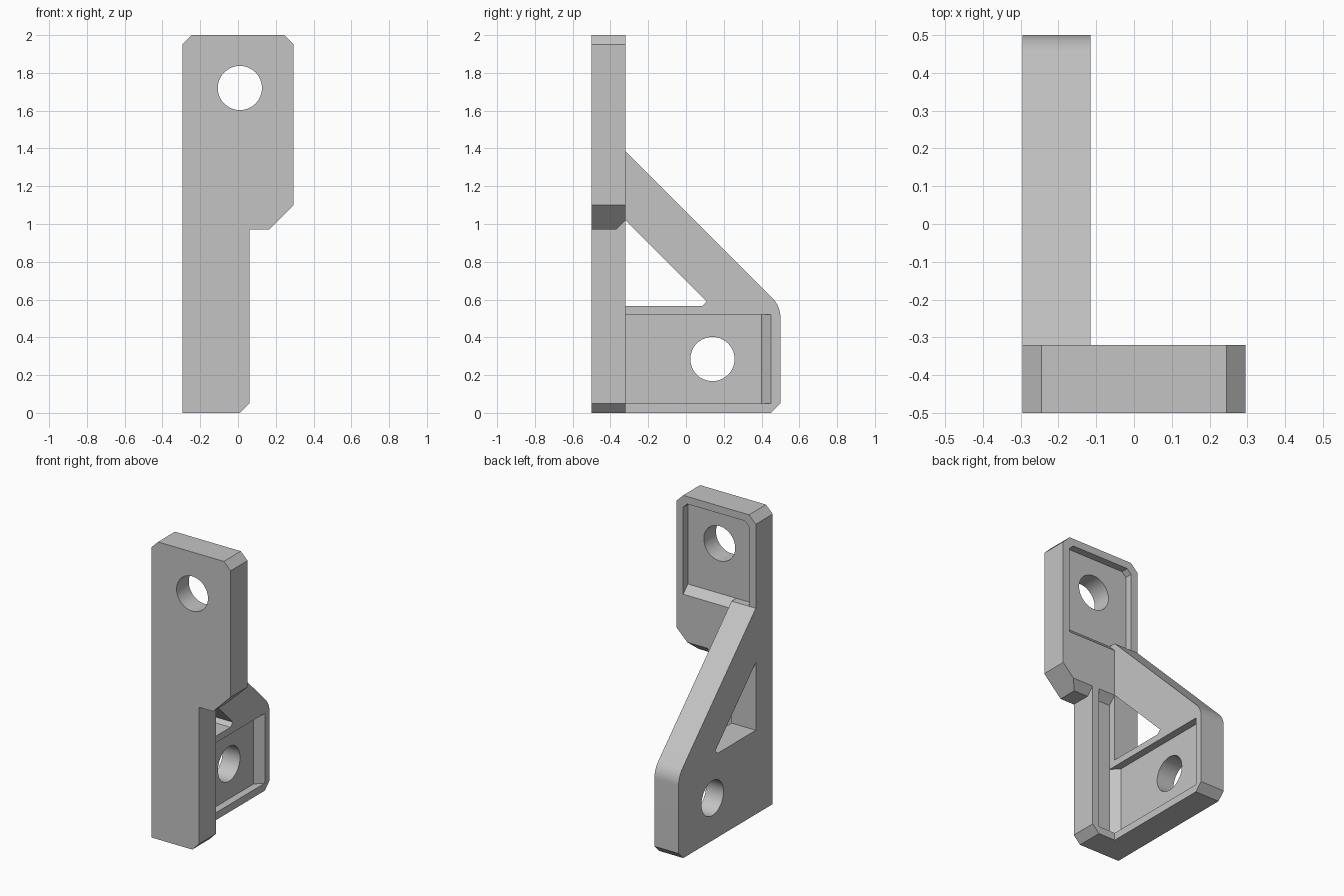
import bpy, bmesh, math
from mathutils import Vector

cube = bpy.data.objects.get("Cube")
if cube:
    bpy.data.objects.remove(cube, do_unlink=True)

grey = bpy.data.materials.new("light_grey")
grey.use_nodes = True
GREY = (0.55, 0.55, 0.55, 1)
grey.diffuse_color = GREY
grey.node_tree.nodes["Principled BSDF"].inputs["Base Color"].default_value = GREY


def prism(name, profile, axis, lo, hi):
    """Extrude a 2D profile along an axis; the profile uses the other two axes in order."""
    def place(p, d):
        c = list(p)
        c.insert(axis, d)
        return Vector(c)
    bm = bmesh.new()
    face = bm.faces.new([bm.verts.new(place(p, lo)) for p in profile])
    ext = bmesh.ops.extrude_face_region(bm, geom=[face])
    verts = [v for v in ext["geom"] if isinstance(v, bmesh.types.BMVert)]
    bmesh.ops.translate(bm, verts=verts, vec=place((0, 0), hi - lo))
    bmesh.ops.recalc_face_normals(bm, faces=bm.faces)
    mesh = bpy.data.meshes.new(name)
    bm.to_mesh(mesh)
    bm.free()
    mesh.materials.append(grey)
    obj = bpy.data.objects.new(name, mesh)
    bpy.context.collection.objects.link(obj)
    return obj


def circle(a, b, r, n=48):
    return [(a + r * math.cos(math.tau * i / n), b + r * math.sin(math.tau * i / n))
            for i in range(n)]


def combine(target, tool, operation="DIFFERENCE"):
    tool.hide_render = True
    mod = target.modifiers.new("combine", "BOOLEAN")
    mod.operation = operation
    mod.solver = "EXACT"
    mod.object = tool
    bpy.context.view_layer.objects.active = target
    bpy.ops.object.modifier_apply(modifier=mod.name)
    bpy.data.objects.remove(tool, do_unlink=True)


X, Y, Z = 0, 1, 2
L, T = -0.295, -0.115       # outer and inner side of the side plate
BACK, FLOOR = -0.32, -0.37  # back of the front plate, floor of its pockets

# Front plate with a wide head
bracket = prism("bracket", [(L, 0), (0.01, 0), (0.06, 0.05), (0.06, 0.97), (0.165, 0.97),
                            (0.295, 1.1), (0.295, 1.95), (0.245, 2), (-0.245, 2), (L, 1.95)],
                Y, -0.5, BACK)

# Head pocket with a sloped lower edge
head_pocket = prism("head_pocket", [(-0.245, 1.2), (0.245, 1.2), (0.245, 1.92), (0.215, 1.95),
                                    (-0.215, 1.95), (-0.245, 1.92)], Y, FLOOR, -0.25)
ramp = prism("ramp", [(-0.6, 1.1), (-0.2, 1.1), (-0.2, 1.215), (FLOOR, 1.385), (-0.6, 1.385)],
             X, -0.5, 0.5)
combine(head_pocket, ramp)
combine(bracket, head_pocket)

# Chamfer under the head
combine(bracket, prism("head_chamfer", [(FLOOR, 0.97), (FLOOR - 0.05, 0.92), (-0.2, 0.92),
                                        (-0.2, 1.14)], X, 0.06, 0.4))

# Side plate with a diagonal brace and a rounded back corner
arc = [(0.355 + 0.145 * math.cos(math.radians(a)), 0.505 + 0.145 * math.sin(math.radians(a)))
       for a in range(0, 46, 5)]
side_plate = prism("side_plate", [(-0.4, 0), (0.45, 0), (0.5, 0.05)] + arc
                   + [(BACK, 1.385), (-0.4, 1.385)], X, L, T)
combine(side_plate, prism("window", [(BACK, 0.565), (0.085, 0.565), (0.11, 0.59),
                                     (BACK, 1.02)], X, -0.5, 0.1))
combine(bracket, side_plate, "UNION")

# Lower pocket running around the inside corner
combine(bracket, prism("corner_pocket", [(-0.165, BACK), (T, FLOOR), (0.01, FLOOR), (0.01, 0.5),
                                         (-0.065, 0.5), (-0.165, 0.4)], Z, 0.05, 0.52))
combine(bracket, prism("upper_pocket", [(FLOOR, 0.5), (FLOOR, 0.97), (-0.3, 1.04), (-0.3, 0.5)],
                       X, T, 0.01))

# Bolt holes
combine(bracket, prism("head_hole", circle(0.01, 1.72, 0.117), Y, -0.7, -0.2))
combine(bracket, prism("side_hole", circle(0.14, 0.285, 0.117), X, -0.5, 0.0))

bpy.ops.object.select_all(action="DESELECT")
bracket.select_set(True)
bpy.context.view_layer.objects.active = bracket
bpy.ops.object.shade_smooth_by_angle(angle=math.radians(30))
